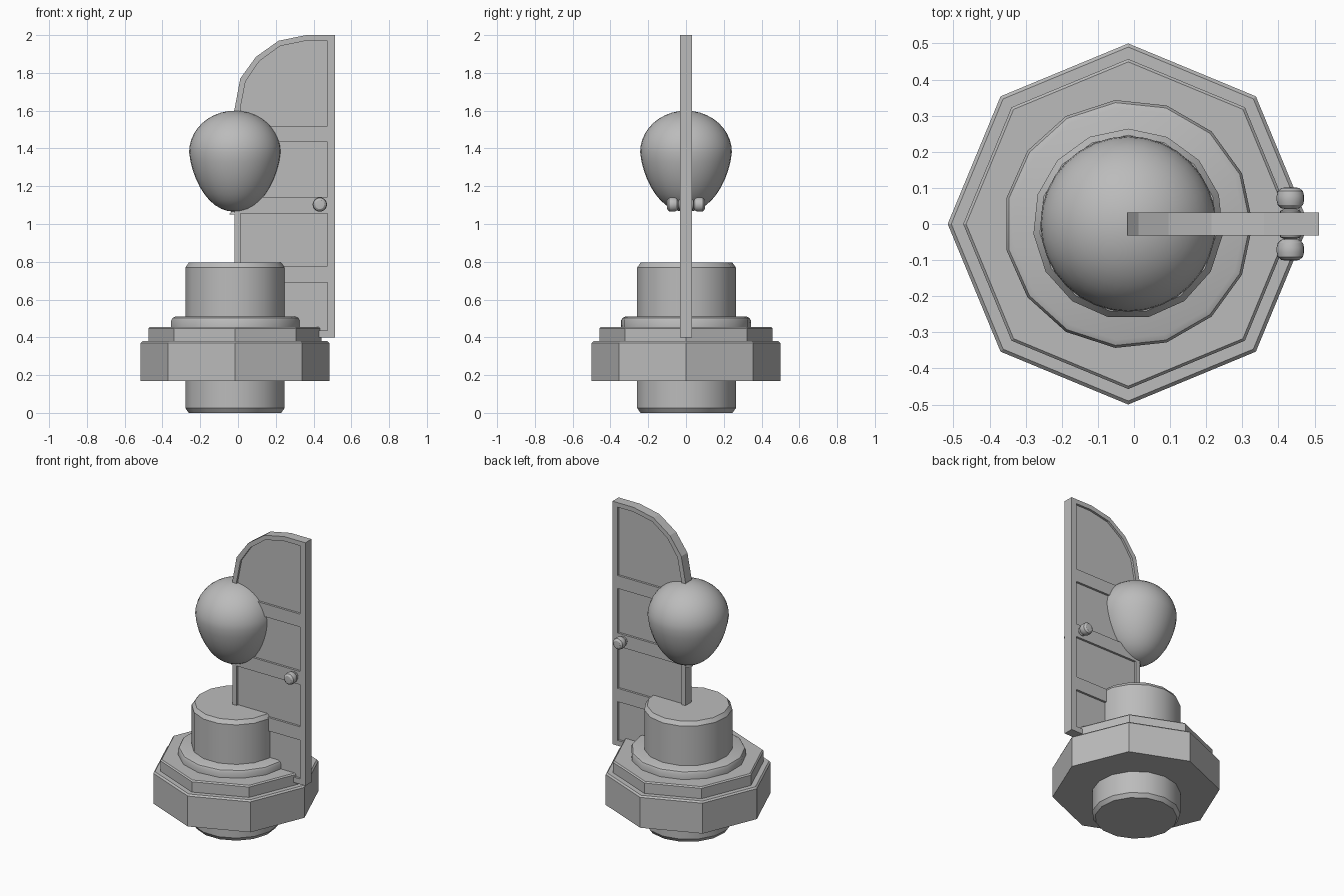
import bpy, bmesh, math

if "Cube" in bpy.data.objects:
    bpy.data.objects.remove(bpy.data.objects["Cube"])

grey = bpy.data.materials.new("plain grey")
grey.diffuse_color = (0.5, 0.5, 0.5, 1)
grey.use_nodes = True
grey.node_tree.nodes["Principled BSDF"].inputs["Base Color"].default_value = grey.diffuse_color
CX = -0.016  # axis of the pedestal and balloon


def finish(name, bm, smooth=True):
    bmesh.ops.recalc_face_normals(bm, faces=bm.faces)
    me = bpy.data.meshes.new(name)
    bm.to_mesh(me)
    bm.free()
    ob = bpy.data.objects.new(name, me)
    bpy.context.collection.objects.link(ob)
    me.materials.append(grey)
    if smooth:
        bpy.ops.object.select_all(action='DESELECT')
        ob.select_set(True)
        bpy.context.view_layer.objects.active = ob
        bpy.ops.object.shade_smooth_by_angle(angle=math.radians(30))
    return ob


def lathe(name, profile, sides, start=0.0, origin=(CX, 0, 0), axis='Z', smooth=True):
    """Turn (radius, height) points around an axis; zero radius closes to a tip."""
    bm = bmesh.new()
    rings = []
    for r, h in profile:
        ring = []
        for i in range(1 if r == 0 else sides):
            a = math.radians(start) + 2 * math.pi * i / sides
            u, v = r * math.cos(a), r * math.sin(a)
            p = (u, v, h) if axis == 'Z' else (u, h, v)
            ring.append(bm.verts.new([p[k] + origin[k] for k in range(3)]))
        rings.append(ring)
    for a, b in zip(rings, rings[1:]):
        for i in range(sides):
            j = (i + 1) % sides
            if len(a) == 1:
                bm.faces.new((a[0], b[i], b[j]))
            elif len(b) == 1:
                bm.faces.new((a[i], a[j], b[0]))
            else:
                bm.faces.new((a[i], a[j], b[j], b[i]))
    for ring in (rings[0], rings[-1]):
        if len(ring) > 2:
            bm.faces.new(ring)
    return finish(name, bm, smooth)


# Stepped pedestal
lathe("octagon_base", [(0.5, 0.17), (0.5, 0.37), (0.49, 0.38)], 8, smooth=False)
lathe("octagon_step", [(0.457, 0.37), (0.457, 0.448), (0.449, 0.456)], 8, smooth=False)
lathe("collar_ring", [(0.345, 0.45), (0.345, 0.49), (0.338, 0.503), (0.322, 0.51)], 15)
lathe("drum", [(0.246, 0), (0.264, 0.025), (0.264, 0.77), (0.246, 0.795)], 15, start=90)

# Balloon: round top, tapering bottom
R, ZM = 0.243, 1.38
egg = [(0, 1.065)]
N = 20
for i in range(1, N):
    t = -math.pi / 2 + math.pi * i / N
    s, c = math.sin(t), math.cos(t)
    r = R * c * (1 + 0.12 * s * c) if s < 0 else R * c
    egg.append((r, ZM + s * (0.315 if s < 0 else 0.22)))
egg.append((0, 1.60))
lathe("balloon", egg, 32)
lathe("balloon_knot", [(0.03, 1.05), (0.028, 1.055), (0.012, 1.075)], 12)

# Half-arched door leaf with recessed panels on both faces
T, DEPTH = 0.032, 0.014
L0, L1, P0, P1 = -0.018, 0.513, 0.012, 0.475
outer = [(L0, 1.61), (0.012, 1.77), (0.095, 1.885), (0.215, 1.97), (0.36, 2.0), (L1, 2.0)]
inner = [(P0, 1.61), (0.04, 1.755), (0.113, 1.862), (0.223, 1.942), (0.36, 1.97), (P1, 1.97)]


def slab(bm, pts, half):
    fr = [bm.verts.new((x, -half, z)) for x, z in pts]
    bk = [bm.verts.new((x, half, z)) for x, z in pts]
    bm.faces.new(fr)
    bm.faces.new(bk[::-1])
    for i in range(len(pts)):
        j = (i + 1) % len(pts)
        bm.faces.new((fr[i], bk[i], bk[j], fr[j]))


def rect(x0, x1, z0, z1):
    return [(x0, z0), (x1, z0), (x1, z1), (x0, z1)]


bm = bmesh.new()
slab(bm, rect(L0, P0, 0.4, 1.61), T)          # inner stile
slab(bm, rect(P1, L1, 0.4, 2.0), T)           # lock stile
for z0, z1 in ((0.4, 0.435), (0.69, 0.778), (1.055, 1.142), (1.435, 1.52)):
    slab(bm, rect(P0, P1, z0, z1), T)         # rails
for i in range(len(outer) - 1):               # arched head
    o0, o1, i0, i1 = outer[i], outer[i + 1], inner[i], inner[i + 1]
    if i == len(outer) - 2:
        o1 = (P1, 2.0)
    slab(bm, [i0, i1, o1, o0], T)
finish("door_frame", bm, False)

bm = bmesh.new()
for z0, z1 in ((0.435, 0.69), (0.778, 1.055), (1.142, 1.435)):
    slab(bm, rect(P0, P1, z0, z1), T - DEPTH)
slab(bm, [(P0, 1.52), (P1, 1.52)] + inner[::-1], T - DEPTH)
finish("door_panels", bm, False)

# Knobs on both faces of the door
for s, side in ((-1, "front"), (1, "back")):
    prof = [(0.028, 0.03), (0.028, 0.036), (0.016, 0.042), (0.026, 0.044), (0.035, 0.053),
            (0.038, 0.065), (0.038, 0.078), (0.035, 0.091), (0.024, 0.1), (0, 0.102)]
    lathe(side + "_knob", [(r, s * h) for r, h in prof], 20,
          origin=(0.433, 0, 1.103), axis='Y')
